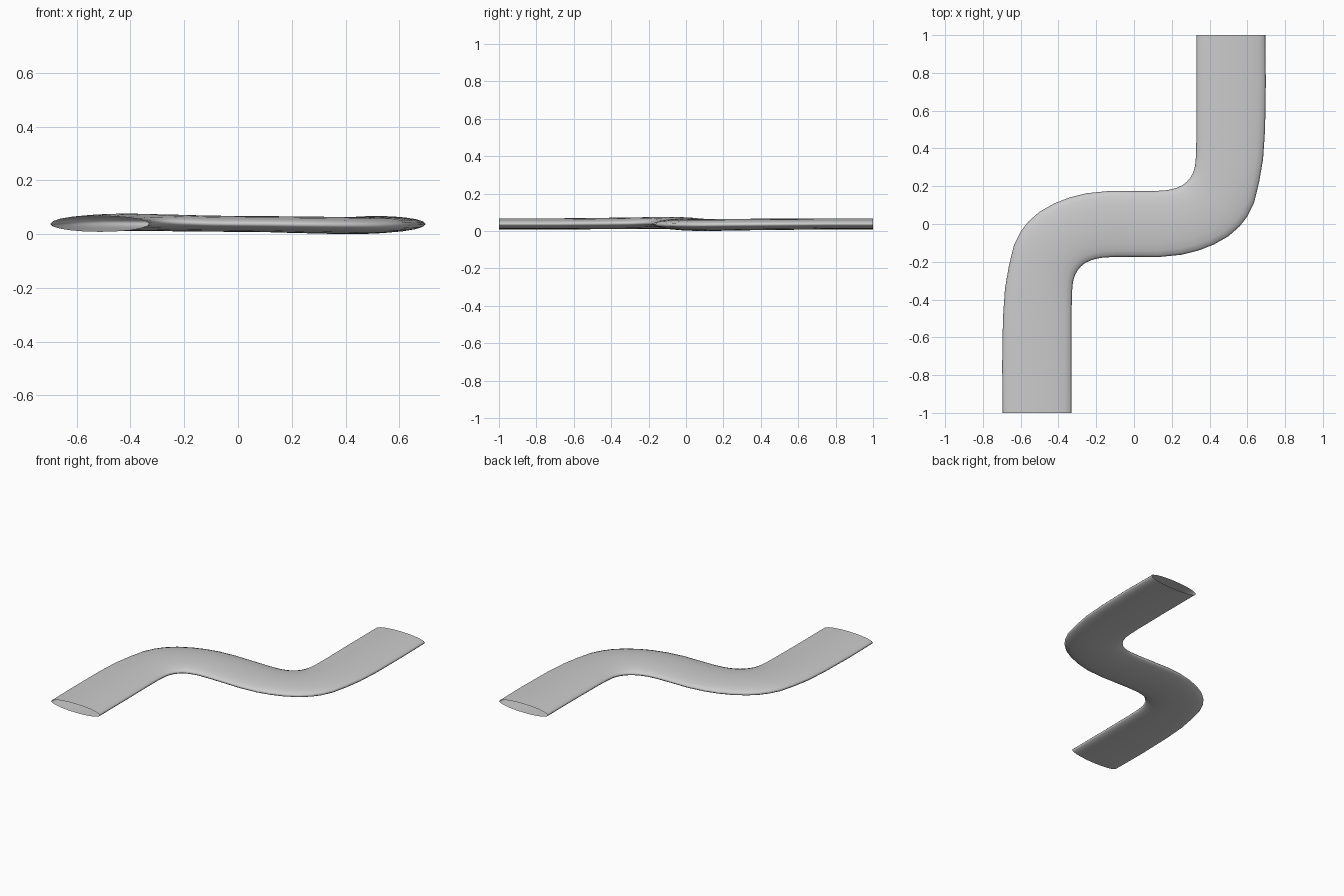
import bpy, bmesh, math
from mathutils import Vector

if "Cube" in bpy.data.objects:
    bpy.data.objects.remove(bpy.data.objects["Cube"])

# Rails of the first bend: outer x, y, inner x, y, height shift of the section
half = [
    (-0.695, -1.00, -0.33, -1.00, 0.0),
    (-0.698, -0.75, -0.33, -0.70, 0.0),
    (-0.694, -0.50, -0.33, -0.45, 0.002),
    (-0.683, -0.34, -0.328, -0.36, 0.003),
    (-0.662, -0.22, -0.323, -0.305, 0.004),
    (-0.635, -0.11, -0.312, -0.27, 0.005),
    (-0.60, -0.04, -0.298, -0.245, 0.006),
    (-0.56, 0.012, -0.28, -0.224, 0.006),
    (-0.50, 0.065, -0.258, -0.206, 0.006),
    (-0.42, 0.11, -0.23, -0.193, 0.005),
    (-0.34, 0.141, -0.20, -0.184, 0.004),
    (-0.25, 0.163, -0.165, -0.178, 0.003),
    (-0.13, 0.175, -0.10, -0.174, 0.001),
]
MID_Z, HALF_H, SIDES = 0.0375, 0.0295, 20

# Second bend is the first one turned half round
rows = [(Vector((a, b, 0)), Vector((c, d, 0)), s) for a, b, c, d, s in half]
rows.append((Vector((0, 0.174, 0)), Vector((0, -0.174, 0)), 0.0))
rows += [(-r, -l, -s) for l, r, s in reversed(rows[:-1])]

# Loft an open elliptical tube between the rails
bm = bmesh.new()
rings = []
for left, right, shift in rows:
    mid, side = (left + right) / 2, (right - left) / 2
    height = HALF_H + abs(shift) * 0.4
    ring = []
    for i in range(SIDES):
        t = 2 * math.pi * i / SIDES
        p = mid + side * math.cos(t)
        p.z = MID_Z + shift + height * math.sin(t)
        ring.append(bm.verts.new(p))
    rings.append(ring)
for a, b in zip(rings, rings[1:]):
    for i in range(SIDES):
        j = (i + 1) % SIDES
        bm.faces.new((a[j], a[i], b[i], b[j]))
bmesh.ops.recalc_face_normals(bm, faces=bm.faces)
low = min(v.co.z for v in bm.verts)
bmesh.ops.translate(bm, verts=bm.verts, vec=(0, 0, -low))

mesh = bpy.data.meshes.new("flat_s_tube")
bm.to_mesh(mesh)
bm.free()
tube = bpy.data.objects.new("flat_s_tube", mesh)
bpy.context.collection.objects.link(tube)
for p in mesh.polygons:
    p.use_smooth = True
